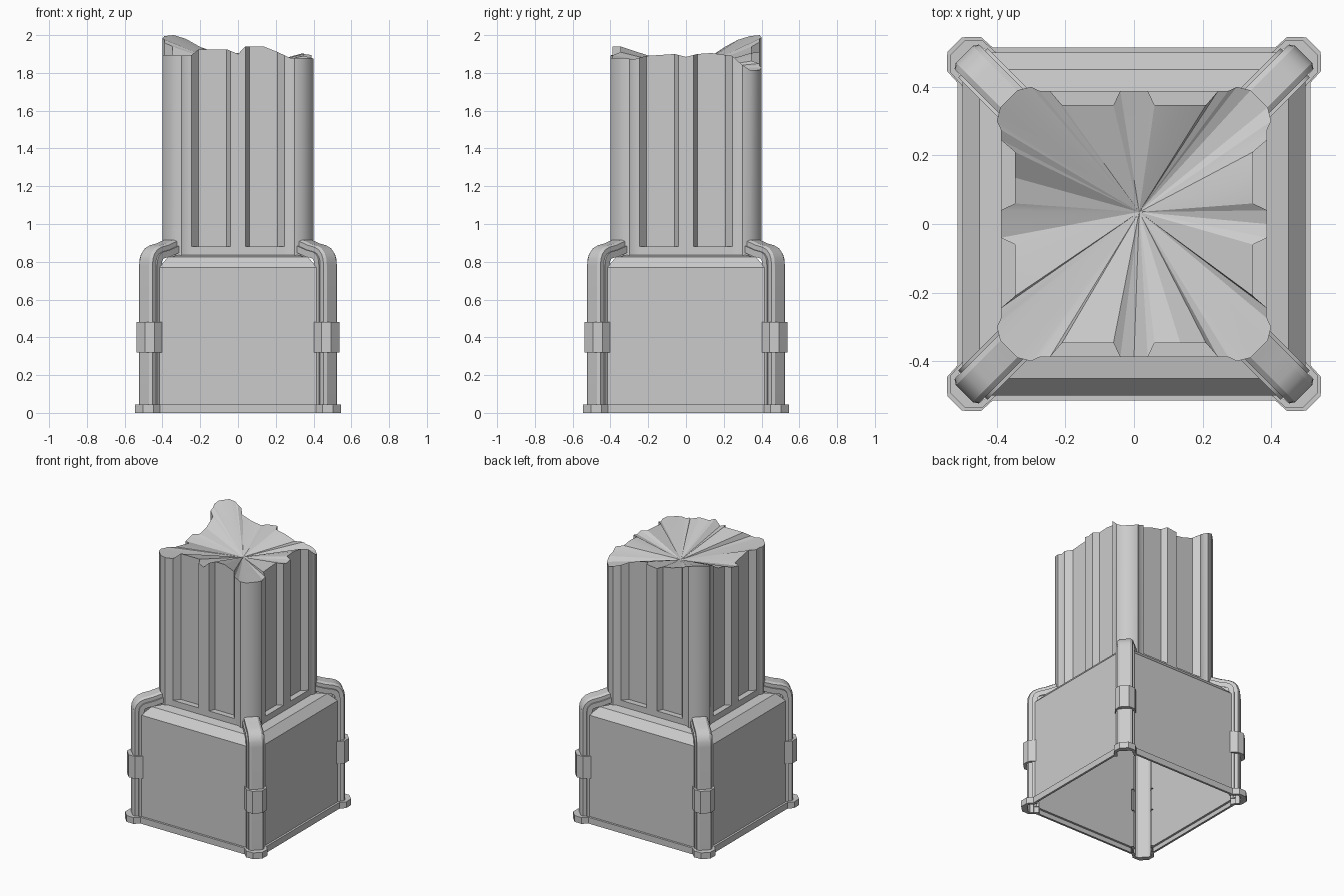
import bpy, bmesh, math
from mathutils import Vector

if "Cube" in bpy.data.objects:
    bpy.data.objects.remove(bpy.data.objects["Cube"])

R2 = math.sqrt(2)


def make(name, verts, faces, angle=32):
    bm = bmesh.new()
    vs = [bm.verts.new(v) for v in verts]
    for f in faces:
        bm.faces.new([vs[i] for i in f])
    bmesh.ops.remove_doubles(bm, verts=bm.verts, dist=1e-5)
    bmesh.ops.recalc_face_normals(bm, faces=bm.faces)
    me = bpy.data.meshes.new(name)
    bm.to_mesh(me)
    bm.free()
    for p in me.polygons:
        p.use_smooth = True
    me.set_sharp_from_angle(angle=math.radians(angle))
    ob = bpy.data.objects.new(name, me)
    bpy.context.collection.objects.link(ob)
    return ob


def loft(name, rings, closed=False):
    n = len(rings[0])
    verts = [p for r in rings for p in r]
    faces = []
    for i in range(len(rings) - 1):
        for j in range(n if closed else n - 1):
            k = (j + 1) % n
            faces.append((i*n + j, i*n + k, (i+1)*n + k, (i+1)*n + j))
    return make(name, verts, faces)


def four(ob):
    # repeat a part on all four sides
    base = ob.name
    for k in range(1, 4):
        o = ob.copy()
        o.name = f"{base}_{k + 1}"
        o.rotation_euler.z = k * math.pi / 2
        bpy.context.collection.objects.link(o)


def diag(d, t, z):
    # d = distance along the front-right diagonal, t = sideways
    return ((d + t) / R2, -(d - t) / R2, z)


def mirror(half):
    # half section from outer edge to middle, mirrored across t = 0
    return [(-t, d) for t, d in half] + [(t, d) for t, d in reversed(half)]


# Base panels: plinth lip, wall and sloping shoulder
profile = [(.50, 0), (.515, 0), (.515, .045), (.50, .045), (.50, .77),
           (.45, .825), (.385, .837)]
four(loft("base_panel", [[(-(min(r, .5) - .08), -r, z), (min(r, .5) - .08, -r, z)]
                         for r, z in profile]))

# Corner straps: stepped channel swept up and over the shoulder
path = [Vector(p) for p in [(.70, .0), (.70, .78), (.697, .815), (.685, .845), (.66, .872),
                            (.625, .887), (.575, .897), (.53, .912), (.48, .925)]]
section = mirror([(.06, -.07), (.06, -.035), (.05, -.035), (.05, -.010), (.035, 0)])
rings = []
for i, p in enumerate(path):
    tan = (path[min(i + 1, len(path) - 1)] - path[max(i - 1, 0)]).normalized()
    if i < 2:
        tan = Vector((0, 1))
    nrm = Vector((tan.y, -tan.x))
    rings.append([diag(p.x + nrm.x * o, t, p.y + nrm.y * o) for t, o in section])
four(loft("corner_strap", rings))


# Strap feet and clamps: short collars around each strap
def collar(name, z0, z1, outer, inner):
    a, b = mirror(outer), mirror(inner)
    r = [[diag(d, t, z) for t, d in s] for s, z in ((b, z0), (a, z0), (a, z1), (b, z1))]
    four(loft(name, r))


core = [(.055, .63), (.05, .69), (.035, .70)]
collar("strap_foot", 0, .045, [(.074, .63), (.070, .702), (.030, .740)], core)
collar("strap_clamp", .32, .48, [(.070, .63), (.066, .692), (.032, .727)], core)

# Fluted column with a broken top
half = [(.04, .388), (.06, .347), (.135, .347), (.21, .347), (.245, .388),
        (.275, .388), (.30, .40), (.34, .39)]
side = [(-u, v) for u, v in reversed(half)] + [(0, .388)] + half
# break line of each side, running left to right as seen from outside
breaks = [
    [(-.34, 1.895), (-.25, 1.89), (-.21, 1.925), (-.06, 1.925), (0, 1.90), (.04, 1.94),
     (.135, 1.94), (.21, 1.91), (.275, 1.88), (.34, 1.878)],
    [(-.34, 1.88), (-.275, 1.872), (-.21, 1.89), (-.06, 1.90), (0, 1.885), (.06, 1.90),
     (.135, 1.905), (.245, 1.89), (.30, 1.84), (.34, 1.815)],
    [(-.34, 1.815), (-.245, 1.85), (-.135, 1.89), (-.04, 1.91), (.04, 1.90), (.135, 1.915),
     (.21, 1.94), (.275, 1.98), (.34, 2.0)],
    [(-.34, 1.995), (-.275, 1.975), (-.21, 1.94), (-.135, 1.89), (-.04, 1.87), (.04, 1.85),
     (.135, 1.87), (.21, 1.885), (.34, 1.895)],
]


def height(table, u):
    for (a, za), (b, zb) in zip(table, table[1:]):
        if u <= b + 1e-6:
            return za + (zb - za) * (u - a) / (b - a)
    return table[-1][1]


def turn(x, y, z, k):
    for _ in range(k):
        x, y = -y, x
    return (x, y, z)


def ring(fluted, z=None):
    return [turn(u, -(v if fluted else max(v, .388)), height(breaks[k], u) if z is None else z, k)
            for k in range(4) for u, v in side]


rim = ring(True)
loft("column", [ring(False, .83), ring(False, .88), ring(True, .88), rim], closed=True)
n = len(rim)
make("broken_top", rim + [(.015, .035, 1.815)], [(i, (i + 1) % n, n) for i in range(n)], 12)
